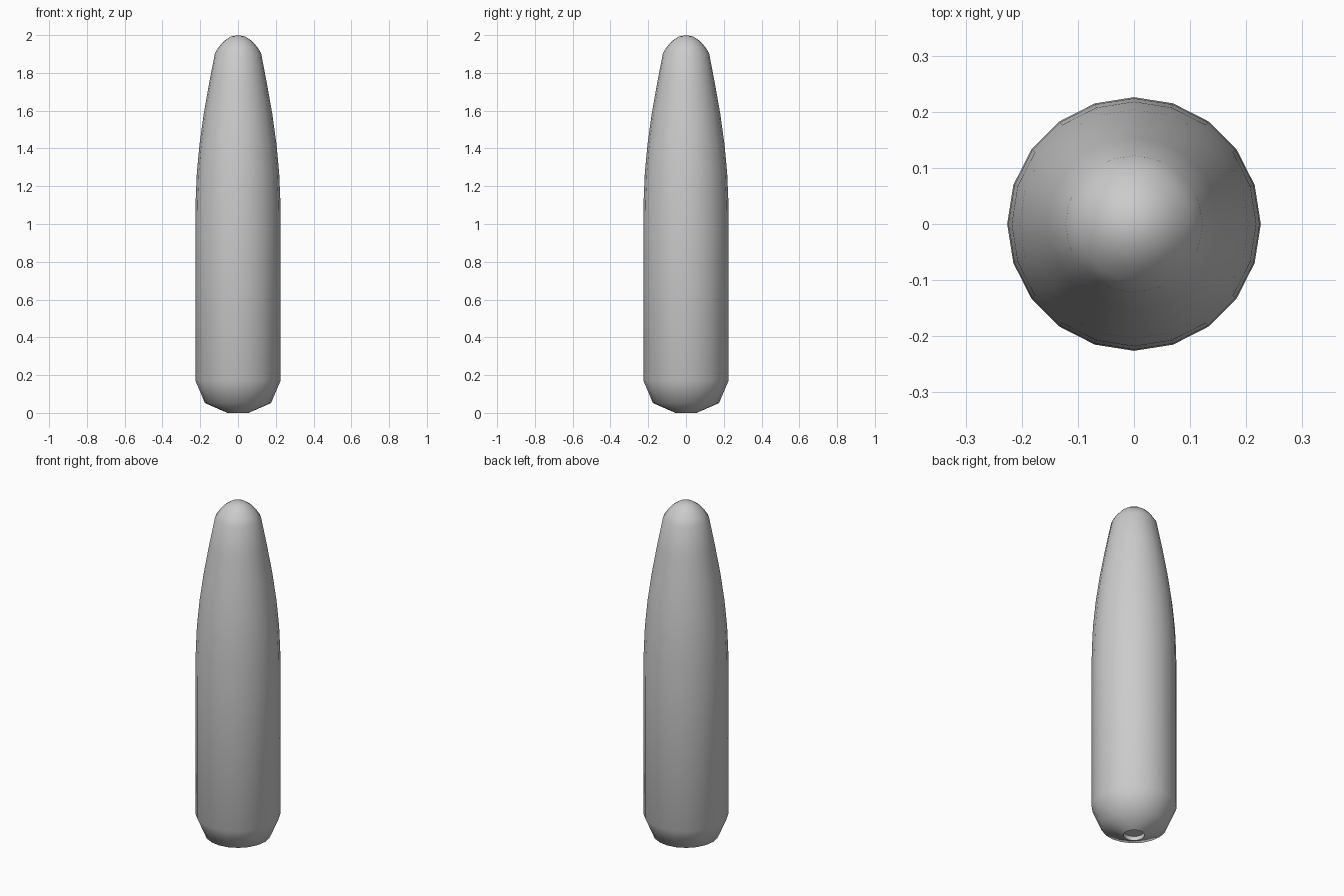
import bpy, bmesh, math

if "Cube" in bpy.data.objects:
    bpy.data.objects.remove(bpy.data.objects["Cube"])

SIDES = 20

# Outline (radius, height) from recess centre, round the base, up to the tip
PROFILE = [
    (0, 0.025), (0.056, 0.025),                      # recessed disc in the base
    (0.056, 0.0), (0.175, 0.052), (0.226, 0.172),    # tapered base
    (0.226, 1.0), (0.224, 1.13), (0.218, 1.27),      # straight wall
    (0.204, 1.42), (0.182, 1.58), (0.153, 1.745), (0.122, 1.905),  # nose
    (0.101, 1.938), (0.075, 1.968), (0.040, 1.992), (0, 2.0),      # rounded tip
]


def lathe(name, profile, sides):
    bm = bmesh.new()
    verts = [bm.verts.new((r, 0, z)) for r, z in profile]
    edges = [bm.edges.new(pair) for pair in zip(verts, verts[1:])]
    bmesh.ops.spin(bm, geom=verts + edges, cent=(0, 0, 0), axis=(0, 0, 1),
                   angle=math.tau, steps=sides)
    bmesh.ops.remove_doubles(bm, verts=bm.verts, dist=1e-4)
    bmesh.ops.recalc_face_normals(bm, faces=bm.faces)
    mesh = bpy.data.meshes.new(name)
    bm.to_mesh(mesh)
    bm.free()
    obj = bpy.data.objects.new(name, mesh)
    bpy.context.collection.objects.link(obj)
    return obj


# Tapered body, smooth except at the recess rim
body = lathe("tapered_body", PROFILE, SIDES)
bpy.context.view_layer.objects.active = body
body.select_set(True)
bpy.ops.object.shade_smooth_by_angle(angle=math.radians(50))
